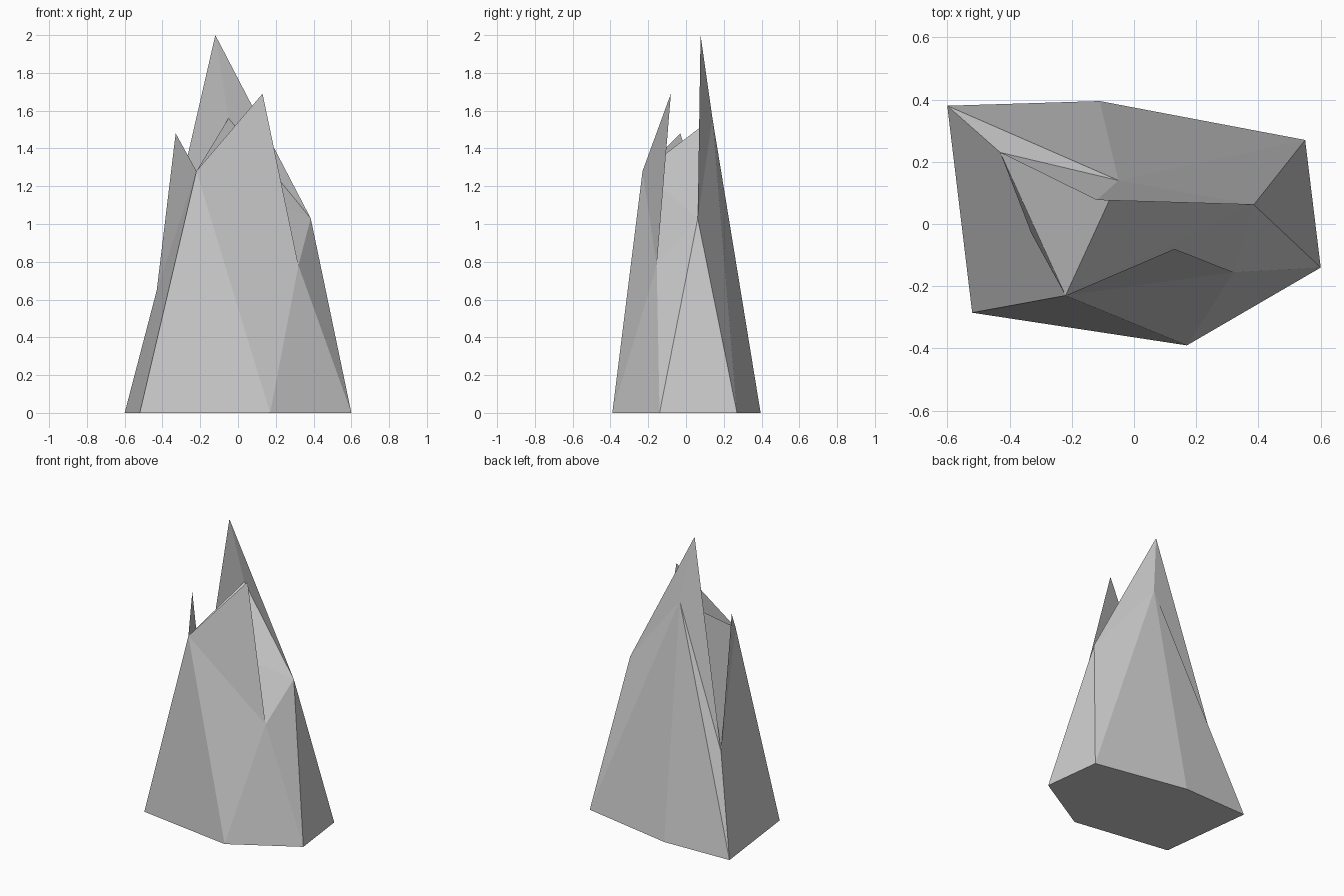
import bpy, bmesh

if "Cube" in bpy.data.objects:
    bpy.data.objects.remove(bpy.data.objects["Cube"])

# Base outline and the uneven broken rim of the rock
base = [(-0.60, 0.38), (-0.52, -0.285), (0.17, -0.39),
        (0.60, -0.14), (0.55, 0.27), (-0.11, 0.395)]
left_rim = (-0.43, 0.23, 0.65)
front_rim = (-0.22, -0.23, 1.28)
right_rim = (0.32, -0.155, 0.78)
side_rim = (0.385, 0.062, 1.03)
back_rim = (-0.05, 0.14, 1.56)


def finish(bm, name):
    mesh = bpy.data.meshes.new(name)
    bm.to_mesh(mesh)
    bm.free()
    obj = bpy.data.objects.new(name, mesh)
    bpy.context.collection.objects.link(obj)


def shard(name, tip, edge):
    """Thin flap rising from consecutive rim points to a sharp tip."""
    bm = bmesh.new()
    top = bm.verts.new(tip)
    rim = [bm.verts.new(p) for p in edge]
    for a, b in zip(rim, rim[1:]):
        bm.faces.new((a, b, top))
    finish(bm, name)


# Solid rock body: flat-faced hull from base to rim
bm = bmesh.new()
for p in [(x, y, 0) for x, y in base] + [left_rim, front_rim, right_rim, side_rim, back_rim]:
    bm.verts.new(p)
bmesh.ops.convex_hull(bm, input=bm.verts[:])
bmesh.ops.recalc_face_normals(bm, faces=bm.faces[:])
finish(bm, "rock_body")

# Jagged shards standing on the rim
shard("left_shard", (-0.33, -0.03, 1.48), [left_rim, front_rim])
shard("front_shard", (0.13, -0.08, 1.69), [front_rim, right_rim])
shard("back_shard", (-0.12, 0.077, 2.0), [side_rim, back_rim, left_rim])
